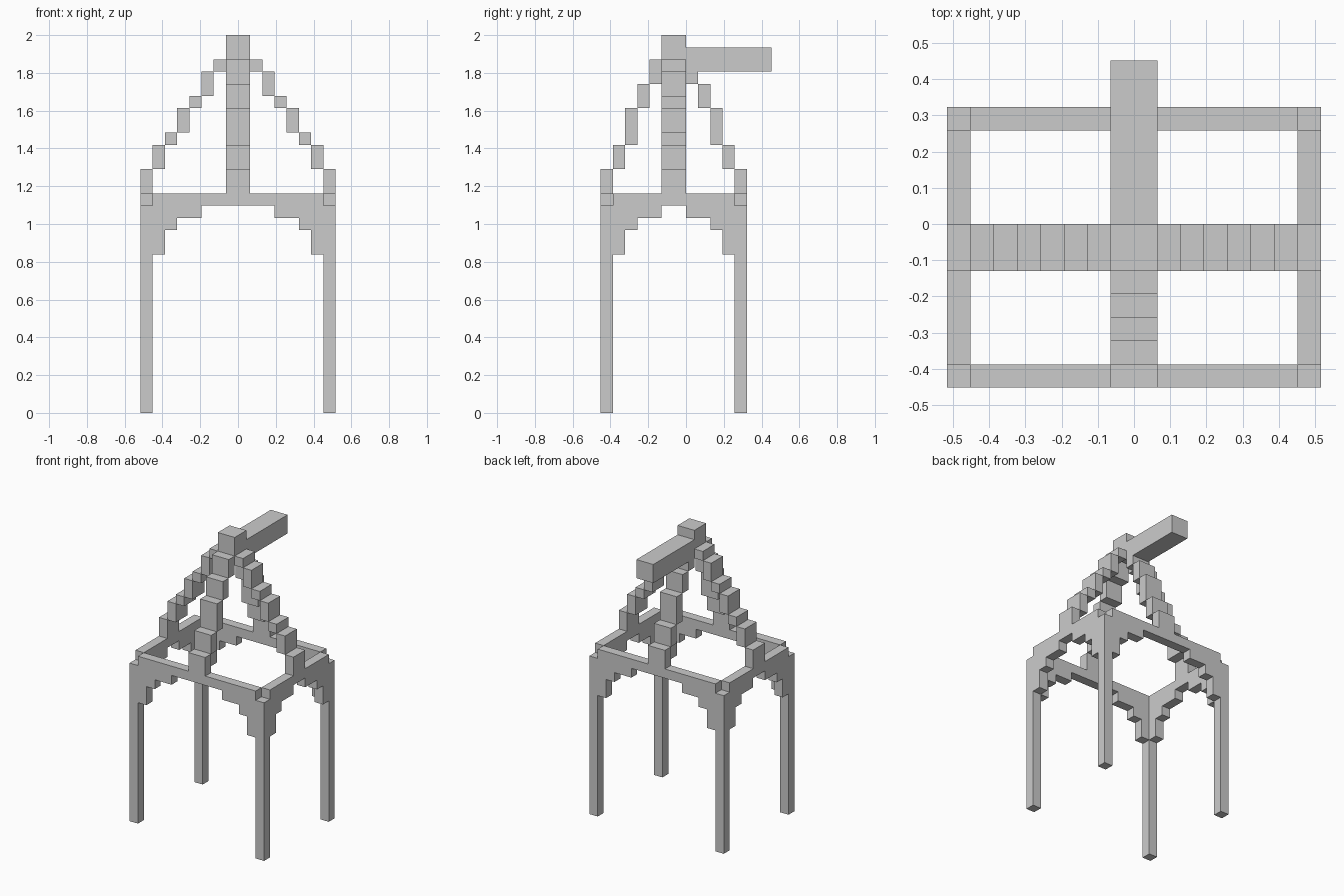
import bpy, bmesh
from mathutils import Vector

if "Cube" in bpy.data.objects:
    bpy.data.objects.remove(bpy.data.objects["Cube"])

U = 2 / 31      # one building cell
CY = -1         # y of the frame's centre line, in cells


def prism(name, points, direction):
    """Extrude a closed outline (in cells) along a direction."""
    bm = bmesh.new()
    face = bm.faces.new([bm.verts.new(Vector(p) * U) for p in points])
    ext = bmesh.ops.extrude_face_region(bm, geom=[face])
    moved = [g for g in ext["geom"] if isinstance(g, bmesh.types.BMVert)]
    bmesh.ops.translate(bm, verts=moved, vec=Vector(direction) * U)
    bmesh.ops.recalc_face_normals(bm, faces=bm.faces)
    mesh = bpy.data.meshes.new(name)
    bm.to_mesh(mesh)
    bm.free()
    obj = bpy.data.objects.new(name, mesh)
    bpy.context.collection.objects.link(obj)
    return obj


def box(name, x, y, z):
    """Box from (low, high) ranges in cells."""
    (x0, x1), (y0, y1), (z0, z1) = sorted(x), sorted(y), sorted(z)
    return prism(name, [(x0, y0, z0), (x1, y0, z0), (x1, y1, z0), (x0, y1, z0)],
                 (0, 0, z1 - z0))


def rail_profile(half):
    """Rail with stepped brackets under both ends: (offset, z) outline."""
    right = [(half - 4, 17), (half - 4, 16), (half - 2, 16), (half - 2, 15),
             (half - 1, 15), (half - 1, 13), (half, 13), (half, 18)]
    return right + [(-a, z) for a, z in reversed(right)]


# Four legs
for sx, xn in ((-1, "left"), (1, "right")):
    for sy, yn in ((-1, "front"), (1, "back")):
        box(f"{yn}_{xn}_leg", (sx * 7, sx * 8),
            (CY + sy * 5, CY + sy * 6), (0, 17))

# Bracketed rails between the legs
for name, y in (("front_rail", -7), ("back_rail", 4)):
    prism(name, [(a, y, z) for a, z in rail_profile(7)], (0, 1, 0))
for name, x in (("left_rail", -8), ("right_rail", 7)):
    prism(name, [(x, CY + a, z) for a, z in rail_profile(5)], (1, 0, 0))

# Stepped braces climbing from each rail to the apex
side_levels = [18, 20, 22, 23, 25, 26, 28, 29]
end_levels = [18, 20, 22, 25, 27, 29]
for s, name in ((-1, "left"), (1, "right")):
    for i, z in enumerate(zip(side_levels, side_levels[1:])):
        box(f"{name}_brace_step_{i + 1}", (s * (8 - i), s * (7 - i)), (-2, 0), z)
for s, name in ((-1, "front"), (1, "back")):
    for i, (z0, z1) in enumerate(zip(end_levels, end_levels[1:])):
        if s > 0:
            z1 = min(z1, 28)      # last back step stops under the arm
        box(f"{name}_brace_step_{i + 1}", (-1, 1),
            (CY + s * (6 - i), CY + s * (5 - i)), (z0, z1))

# Apex block and the arm reaching backwards
box("apex_block", (-1, 1), (-2, 0), (29, 31))
box("back_arm", (-1, 1), (0, 7), (28, 30))
